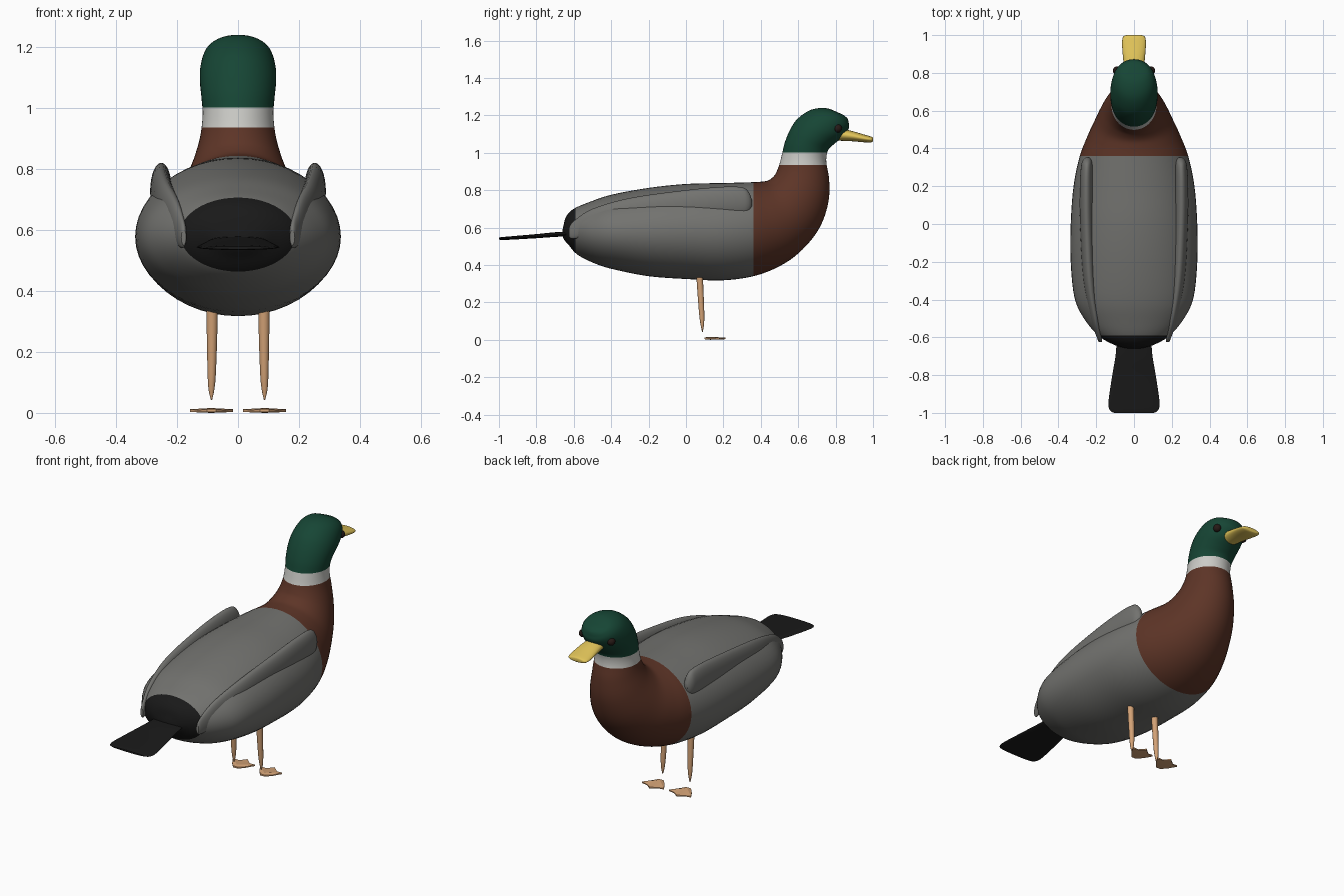
import bpy, bmesh, math
from mathutils import Vector

if "Cube" in bpy.data.objects:
    bpy.data.objects.remove(bpy.data.objects["Cube"])


def material(name, rgb):
    m = bpy.data.materials.new(name)
    m.diffuse_color = (*rgb, 1)
    m.use_nodes = True
    m.node_tree.nodes["Principled BSDF"].inputs["Base Color"].default_value = m.diffuse_color
    return m


GREY = material("grey_feather", (0.17, 0.17, 0.16))
BLACK = material("black_feather", (0.01, 0.01, 0.01))
BROWN = material("brown_feather", (0.11, 0.035, 0.02))
WHITE = material("white_feather", (0.6, 0.6, 0.57))
GREEN = material("green_feather", (0.008, 0.06, 0.035))
YELLOW = material("bill_yellow", (0.75, 0.55, 0.1))
ORANGE = material("leg_orange", (0.65, 0.36, 0.18))
EYE = material("eye_dark", (0.02, 0.01, 0.008))


def finish(name, bm, mats, angle=40):
    bmesh.ops.recalc_face_normals(bm, faces=bm.faces[:])
    me = bpy.data.meshes.new(name)
    bm.to_mesh(me)
    bm.free()
    for m in mats:
        me.materials.append(m)
    ob = bpy.data.objects.new(name, me)
    bpy.context.collection.objects.link(ob)
    bpy.ops.object.select_all(action='DESELECT')
    ob.select_set(True)
    bpy.context.view_layer.objects.active = ob
    bpy.ops.object.shade_smooth_by_angle(angle=math.radians(angle))
    return ob


def catmull(a, b, c, d, t):
    return [0.5 * (2*q + (r-p)*t + (2*p-5*q+4*r-s)*t*t + (3*q-p-3*r+s)*t**3)
            for p, q, r, s in zip(a, b, c, d)]


def loft(rings, sides=32, steps=5, flip=1):
    """Elliptical rings: top y, top z, bottom y, bottom z, half width, centre x."""
    rings = [tuple(r) + (0,) * (6 - len(r)) for r in rings]
    n = len(rings)
    path = []
    for i in range(n - 1):
        a, d = rings[max(i-1, 0)], rings[min(i+2, n-1)]
        path += [catmull(a, rings[i], rings[i+1], d, k / steps) for k in range(steps)]
    path.append(rings[-1])
    bm = bmesh.new()
    loops = []
    for ty, tz, by, bz, w, cx in path:
        loop = []
        for k in range(sides):
            a = 2 * math.pi * k / sides
            u, s = math.cos(a) / 2, math.sin(a)
            loop.append(bm.verts.new((flip * (cx + w * s),
                                      (ty+by)/2 + (ty-by)*u, (tz+bz)/2 + (tz-bz)*u)))
        loops.append(loop)
    for p, q in zip(loops, loops[1:]):
        for k in range(sides):
            j = (k + 1) % sides
            bm.faces.new((p[k], p[j], q[j], q[k]))
    bm.faces.new(loops[0])
    bm.faces.new(loops[-1])
    return bm


def upright(rows):
    """Rings standing at one y: y, top z, bottom z, half width, centre x."""
    return [(r[0], r[1], r[0], r[2], *r[3:]) for r in rows]


# body, neck and head in one skin, cut along the plumage borders
body = loft([
    (-.66, .585, -.66, .555, .02), (-.655, .61, -.652, .535, .06),
    (-.64, .66, -.63, .51, .115), (-.60, .70, -.58, .455, .19),
    (-.52, .735, -.48, .405, .265), (-.40, .775, -.38, .375, .315),
    (-.20, .812, -.20, .34, .335), (0, .833, 0, .325, .335),
    (.20, .838, .20, .318, .32), (.34, .842, .38, .345, .287),
    (.40, .845, .53, .41, .245), (.44, .852, .64, .50, .207),
    (.47, .875, .72, .61, .175), (.485, .90, .762, .74, .147),
    (.50, .94, .765, .86, .125), (.515, 1.0, .75, .95, .116),
    (.53, 1.06, .758, 1.01, .12), (.56, 1.13, .79, 1.045, .125),
    (.60, 1.185, .84, 1.085, .123), (.67, 1.23, .87, 1.13, .108),
    (.75, 1.238, .87, 1.16, .08), (.82, 1.212, .866, 1.178, .042),
    (.845, 1.2, .86, 1.187, .015)], sides=48)
for co, no in (((0, -.59, 0), (0, 1, 0)), ((0, .36, 0), (0, 1, 0)),
               ((0, 0, .935), (0, 0, 1)), ((0, 0, 1.0), (0, 0, 1))):
    bmesh.ops.bisect_plane(body, geom=body.verts[:] + body.edges[:] + body.faces[:],
                           plane_co=co, plane_no=no)
for f in body.faces:
    c = f.calc_center_median()
    f.material_index = (4 if c.z > 1.0 else 3 if c.z > .935 else
                        2 if c.y > .36 else 1 if c.y < -.59 else 0)
finish("body", body, [GREY, BLACK, BROWN, WHITE, GREEN])

# tail fan
finish("tail", loft(upright([
    (-1.0, .546, .536, .105), (-.985, .549, .534, .128), (-.94, .553, .535, .135),
    (-.80, .565, .543, .115), (-.70, .575, .55, .098), (-.60, .58, .555, .09)])), [BLACK])

# bill
finish("bill", loft(upright([
    (.80, 1.135, 1.065, .05), (.88, 1.118, 1.062, .058), (.95, 1.098, 1.056, .063),
    (.985, 1.088, 1.055, .06), (.997, 1.083, 1.058, .05), (1.0, 1.078, 1.062, .038)])), [YELLOW])

for side, s in (("left", -1), ("right", 1)):
    # folded wing
    finish(side + "_wing", loft(upright([
        (-.625, .60, .55, .008, .178), (-.60, .635, .54, .014, .183),
        (-.50, .70, .56, .025, .205), (-.30, .758, .60, .033, .235),
        (0, .80, .63, .036, .25), (.20, .818, .65, .035, .252),
        (.30, .815, .66, .031, .25), (.335, .79, .68, .024, .248),
        (.352, .75, .71, .010, .246)]), flip=s), [GREY])

    # eye
    eye = bmesh.new()
    bmesh.ops.create_uvsphere(eye, u_segments=20, v_segments=12, radius=.022)
    bmesh.ops.translate(eye, verts=eye.verts[:], vec=Vector((s * .09, .812, 1.13)))
    finish(side + "_eye", eye, [EYE], 60)

    # tapered leg
    finish(side + "_leg", loft([
        (.052, .40, .088, .40, .018, .085), (.058, .30, .092, .30, .018, .085),
        (.070, .14, .098, .14, .014, .086), (.078, .08, .096, .08, .010, .087),
        (.086, .042, .090, .042, .002, .087)], sides=16, flip=s), [ORANGE])

    # webbed foot: raised toes with low webs between
    foot = bmesh.new()
    outline = [(-.015, .10, .012), (.015, .10, .012), (.045, .135, .009), (.07, .178, .012),
               (.035, .183, .007), (0, .21, .012), (-.035, .183, .007), (-.07, .178, .012),
               (-.045, .135, .009)]
    hub = foot.verts.new((s * .087, .115, .016))
    base = foot.verts.new((s * .087, .13, 0))
    top = [foot.verts.new((s * (.087 + x), y, z)) for x, y, z in outline]
    low = [foot.verts.new((s * (.087 + x), y, .003)) for x, y, z in outline]
    for i in range(len(outline)):
        j = (i + 1) % len(outline)
        foot.faces.new((hub, top[i], top[j]))
        foot.faces.new((base, low[j], low[i]))
        foot.faces.new((top[i], low[i], low[j], top[j]))
    finish(side + "_foot", foot, [ORANGE], 20)
